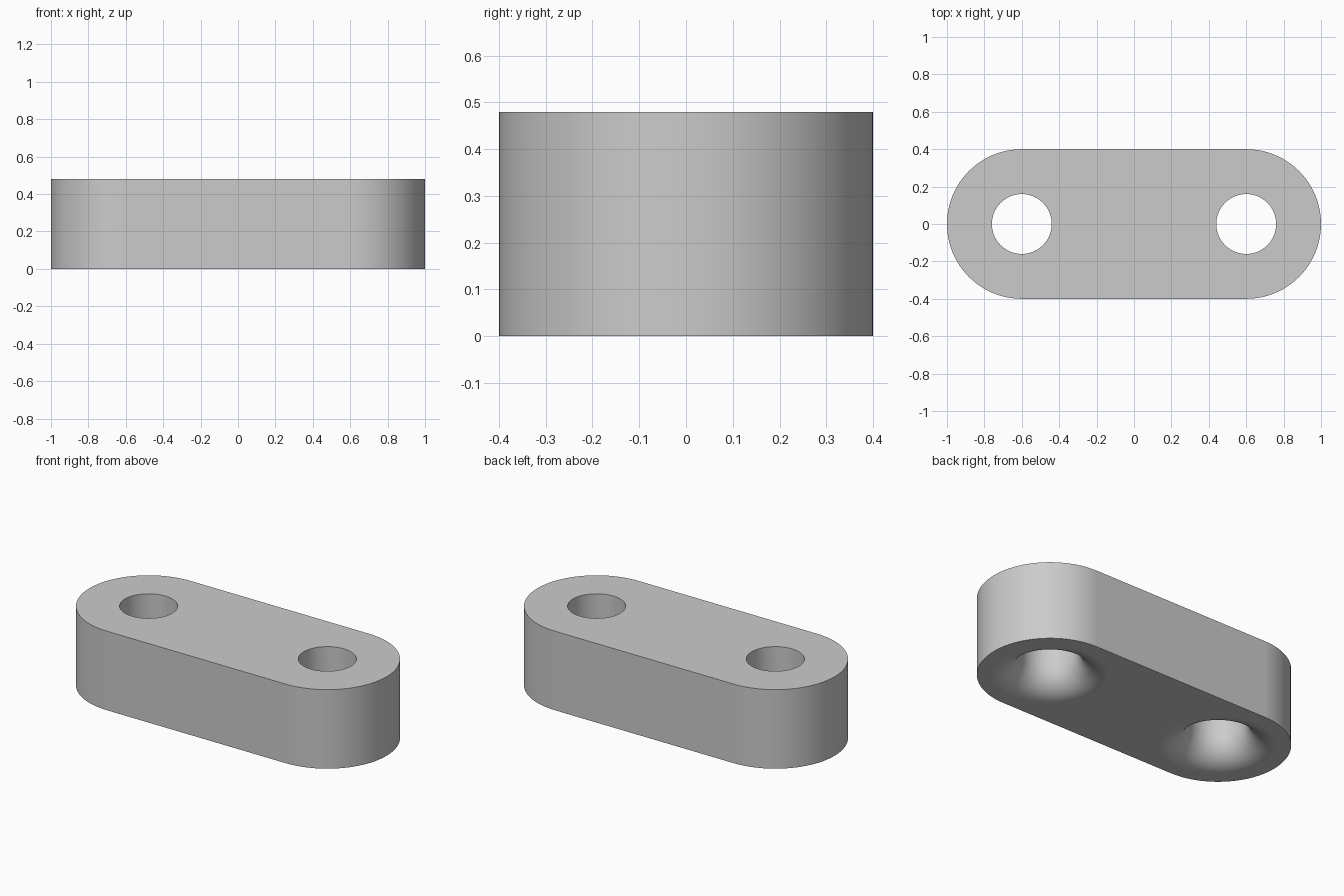
import bpy, bmesh
from math import pi, sin, cos
from mathutils import Matrix

cube = bpy.data.objects.get("Cube")
if cube:
    bpy.data.objects.remove(cube, do_unlink=True)

HALF_SPAN, END_R, HEIGHT = 0.6, 0.4, 0.48
HOLE_R, FLARE = 0.16, 0.16

grey = bpy.data.materials.new("light_grey")
grey.use_nodes = True
colour = (0.6, 0.6, 0.6, 1)
grey.diffuse_color = colour
grey.node_tree.nodes["Principled BSDF"].inputs["Base Color"].default_value = colour


def make_object(name, bm):
    bmesh.ops.recalc_face_normals(bm, faces=bm.faces)
    mesh = bpy.data.meshes.new(name)
    bm.to_mesh(mesh)
    bm.free()
    mesh.materials.append(grey)
    obj = bpy.data.objects.new(name, mesh)
    bpy.context.collection.objects.link(obj)
    return obj


# Link bar: a round-ended outline raised to full height
bm = bmesh.new()
steps = 48
outline = []
for side in (1, -1):
    for i in range(steps + 1):
        a = -pi / 2 + pi * i / steps
        outline.append(bm.verts.new((side * (HALF_SPAN + END_R * cos(a)),
                                     side * END_R * sin(a), 0)))
base = bm.faces.new(outline)
raised = bmesh.ops.extrude_face_region(bm, geom=[base], use_keep_orig=True)
bmesh.ops.translate(bm, vec=(0, 0, HEIGHT),
                    verts=[v for v in raised["geom"] if isinstance(v, bmesh.types.BMVert)])
bar = make_object("link_bar", bm)

# Hole cutters: straight bores that flare out in a rounded mouth underneath
rim = HOLE_R + FLARE
profile = [(0, -0.1), (rim, -0.1)]
for i in range(17):
    t = pi / 2 * (1 - i / 16)
    profile.append((rim - FLARE * cos(t), FLARE * (1 - sin(t))))
profile += [(HOLE_R, HEIGHT + 0.1), (0, HEIGHT + 0.1)]

cutters = []
for name, x in (("left_hole_cutter", HALF_SPAN), ("right_hole_cutter", -HALF_SPAN)):
    bm = bmesh.new()
    points = [bm.verts.new((r, 0, z)) for r, z in profile]
    edges = [bm.edges.new(pair) for pair in zip(points, points[1:])]
    bmesh.ops.spin(bm, geom=points + edges, cent=(0, 0, 0), axis=(0, 0, 1),
                   angle=2 * pi, steps=64)
    bmesh.ops.remove_doubles(bm, verts=bm.verts, dist=0.0005)
    bmesh.ops.transform(bm, matrix=Matrix.Translation((x, 0, 0)), verts=bm.verts)
    cutter = make_object(name, bm)
    cutter.hide_render = True
    cutters.append(cutter)

# Cut the holes, then drop the cutters
bpy.ops.object.select_all(action="DESELECT")
bar.select_set(True)
bpy.context.view_layer.objects.active = bar
for cutter in cutters:
    cut = bar.modifiers.new("hole", "BOOLEAN")
    cut.operation = "DIFFERENCE"
    cut.solver = "EXACT"
    cut.object = cutter
    bpy.ops.object.modifier_apply(modifier=cut.name)
    bpy.data.objects.remove(cutter, do_unlink=True)

# Smooth curved walls, flat top and bottom
bpy.ops.object.shade_smooth_by_angle(angle=pi / 6)
weighted = bar.modifiers.new("flat_face_normals", "WEIGHTED_NORMAL")
weighted.keep_sharp = True
